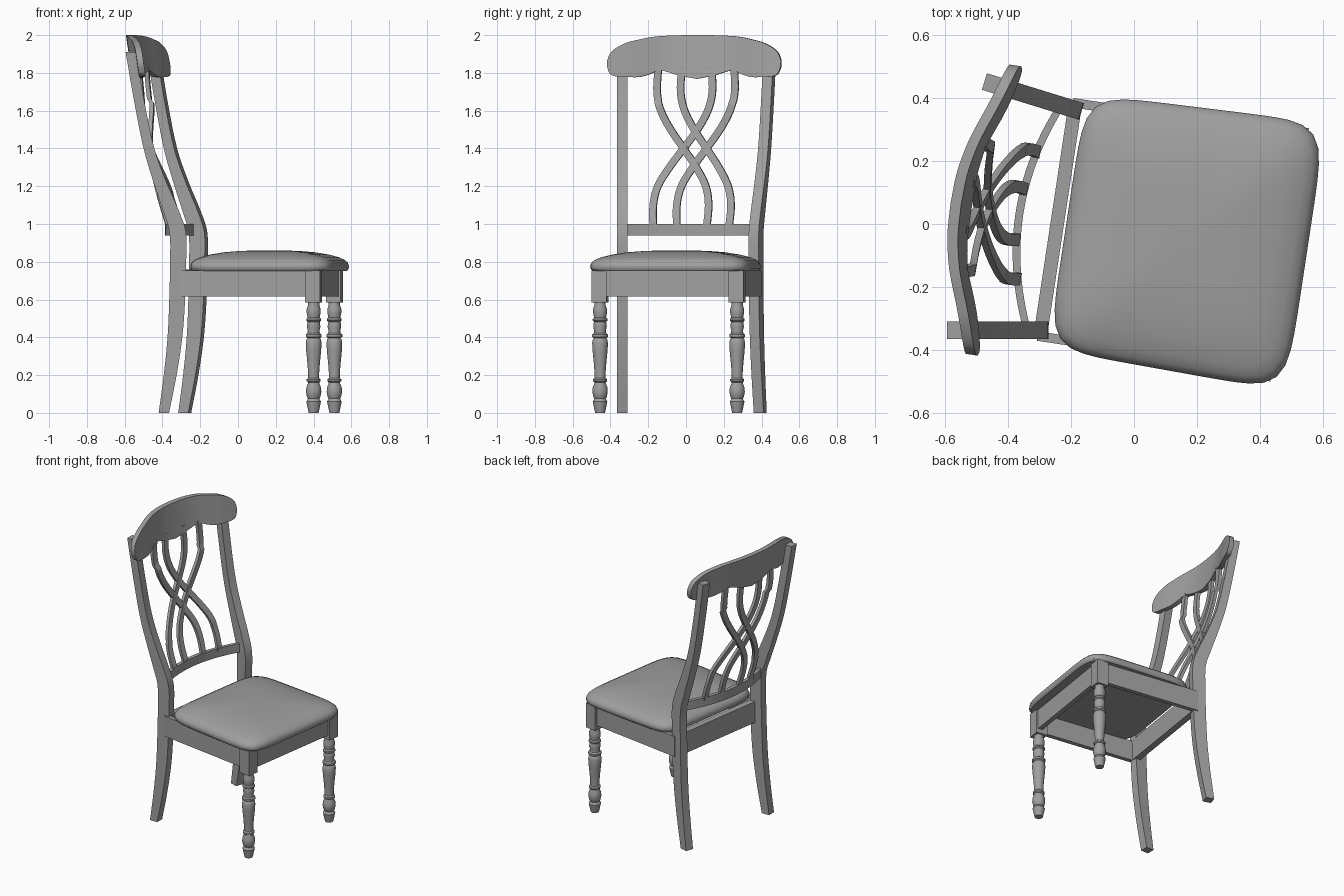
import bpy, bmesh, math
from mathutils import Matrix, Vector

old = bpy.data.objects.get("Cube")
if old:
    bpy.data.objects.remove(old, do_unlink=True)

grey = bpy.data.materials.new("plain grey")
grey.use_nodes = True
grey.diffuse_color = (0.35, 0.35, 0.35, 1)
grey.node_tree.nodes["Principled BSDF"].inputs["Base Color"].default_value = grey.diffuse_color

# Parts are modelled facing +x, then the whole chair is turned slightly
TURN = Matrix.Rotation(math.radians(-8.6), 4, "Z")
PLACE = TURN @ Matrix.Translation((0, -0.023, 0))


def finish(bm, name, mirror=False):
    bmesh.ops.recalc_face_normals(bm, faces=bm.faces)
    mesh = bpy.data.meshes.new(name)
    bm.to_mesh(mesh)
    bm.free()
    mesh.materials.append(grey)
    obj = bpy.data.objects.new(name, mesh)
    bpy.context.collection.objects.link(obj)
    obj.matrix_world = PLACE
    if mirror:
        obj.modifiers.new("Mirror", "MIRROR").use_axis = (False, True, False)
        obj.modifiers["Mirror"].use_mirror_merge = False
    bpy.ops.object.select_all(action="DESELECT")
    obj.select_set(True)
    bpy.context.view_layer.objects.active = obj
    bpy.ops.object.shade_smooth_by_angle(angle=math.radians(35))
    return obj


def loft(name, rings, mirror=False):
    """Skin a list of equal-length closed rings and cap both ends."""
    bm = bmesh.new()
    rows = [[bm.verts.new(p) for p in ring] for ring in rings]
    n = len(rows[0])
    for a, b in zip(rows, rows[1:]):
        for i in range(n):
            j = (i + 1) % n
            bm.faces.new((a[i], a[j], b[j], b[i]))
    bm.faces.new(rows[0])
    bm.faces.new(rows[-1])
    return finish(bm, name, mirror)


def spline(keys, steps=5):
    """Smooth curve through tuples of numbers."""
    k = [Vector(p) for p in keys]
    k = [2 * k[0] - k[1]] + k + [2 * k[-1] - k[-2]]
    out = []
    for a, b, c, d in zip(k, k[1:], k[2:], k[3:]):
        for s in range(steps):
            t = s / steps
            out.append(0.5 * (2 * b + (c - a) * t + (2 * a - 5 * b + 4 * c - d) * t ** 2
                              + (3 * b - a - 3 * c + d) * t ** 3))
    return out + [k[-2]]


def box(name, x0, x1, y0, y1, z0, z1, mirror=False):
    ring = lambda z: [(x0, y0, z), (x1, y0, z), (x1, y1, z), (x0, y1, z)]
    return loft(name, [ring(z0), ring(z1)], mirror)


# Back posts: curved legs running up to the crest, splayed outwards
post = spline([(0, -.42, -.365), (.2, -.393, -.325), (.4, -.373, -.295), (.6, -.364, -.28),
               (.78, -.36, -.275), (.95, -.362, -.275), (1.07, -.397, -.313), (1.22, -.447, -.378),
               (1.4, -.5, -.443), (1.65, -.55, -.496), (1.91, -.595, -.54)])
back = PLACE.inverted()
loft("back_post", [[back @ Vector((x, y, z)) for x, y in
                    ((b, -.365), (f, -.365), (f, -.31), (b, -.31))] for z, b, f in post], True)

# Front legs: square block over a turned shaft
LEG_X, LEG_Y = .464, .367
box("front_leg_block", LEG_X - .04, LEG_X + .04, -LEG_Y - .04, -LEG_Y + .04, .585, .755, True)
turning = [(0, .026), (.012, .029), (.06, .039), (.068, .034), (.075, .03), (.085, .036), (.11, .041),
           (.135, .039), (.155, .031), (.162, .03), (.168, .037), (.178, .037), (.185, .029),
           (.205, .029), (.26, .033), (.33, .04), (.37, .042), (.39, .038), (.396, .033), (.403, .042),
           (.415, .042), (.422, .033), (.435, .031), (.455, .036), (.475, .034), (.482, .032),
           (.488, .039), (.498, .039), (.505, .032), (.53, .037), (.55, .037), (.57, .03), (.59, .03)]
SIDES = 24
loft("front_leg_turning", [[(LEG_X + r * math.cos(i * math.tau / SIDES),
                             -LEG_Y + r * math.sin(i * math.tau / SIDES), z)
                            for i in range(SIDES)] for z, r in turning], True)

# Seat frame
box("side_apron", -.25, .44, -.39, -.36, .615, .755, True)
box("front_apron", .46, .492, -.34, .34, .615, .755)
box("back_apron", -.263, -.22, -.35, .35, .615, .76)


# Seat cushion: rounded, slightly bowed square rising to a dome
def outline(scale, z, n=72):
    pts = []
    for i in range(n):
        c, s = math.cos(i * math.tau / n), math.sin(i * math.tau / n)
        r = scale / (abs(c) ** 7 + abs(s) ** 7) ** (1 / 7)
        pts.append((.172 + .385 * r * c, .421 * r * s * (1 + .025 * r * c), z))
    return pts


cushion = [(.9, .75), (.975, .752), (.995, .762), (1, .777), (.987, .794), (.95, .809), (.88, .823),
           (.75, .838), (.58, .85), (.38, .857), (.18, .86), (.03, .861)]
loft("seat_cushion", [outline(s, z) for s, z in cushion])


# Lower back rail, bowed backwards
def rail_x(y):
    return -.365 + .075 * (y / .35) ** 2


ys = [-.355 + .71 * i / 24 for i in range(25)]
loft("lower_back_rail", [[(rail_x(y) + dx, y, z) for dx, z in
                          ((-.0125, .94), (.0125, .94), (.0125, 1), (-.0125, 1))] for y in ys])

# Crest rail: half described as (y, x, bottom, top), then mirrored in order
half = spline([(0, -.553, 1.768, 2), (.1, -.548, 1.788, 1.999), (.19, -.531, 1.813, 1.995),
               (.25, -.513, 1.792, 1.988), (.3, -.496, 1.778, 1.977), (.36, -.477, 1.778, 1.962),
               (.42, -.462, 1.782, 1.932), (.45, -.456, 1.797, 1.903), (.465, -.454, 1.835, 1.865)], 4)
crest = [(-y, x, lo, hi) for y, x, lo, hi in reversed(half[1:])] + [tuple(p) for p in half]


def lean(z):
    return -.15 * (z - 1.89)


loft("crest_rail", [[(x + dx + lean(z), y, z) for dx, z in
                     ((-.017, lo), (.017, lo), (.017, hi), (-.017, hi))] for y, x, lo, hi in crest])


def crest_x(y):
    near = min(half, key=lambda p: abs(p[0] - abs(y)))
    return -.553 + 1.0 * y * y if abs(y) < .2 else near[1]


# Interlaced back slats: two parallel S curves, each with its mirror image
s_curve = spline([(.98, -.203), (1.1, -.208), (1.2, -.188), (1.3, -.132), (1.4, -.0615),
                  (1.5, .009), (1.6, .062), (1.7, .085), (1.83, .08)])
for name, shift in (("outer_slat", 0), ("inner_slat", .123)):
    rings = []
    for i, (z, y) in enumerate(s_curve):
        y += shift
        tangent = s_curve[min(i + 1, len(s_curve) - 1)] - s_curve[max(i - 1, 0)]
        tangent.normalize()
        t = min(max((z - 1) / .8, 0), 1)
        f = 1 - (1 - t) ** 1.5
        x = rail_x(y) * (1 - f) + (crest_x(y) + .013) * f
        rings.append([(x + a, y + b * tangent[0], z - b * tangent[1]) for a, b in
                      ((-.011, -.019), (.011, -.019), (.011, .019), (-.011, .019))])
    loft(name, rings, True)
